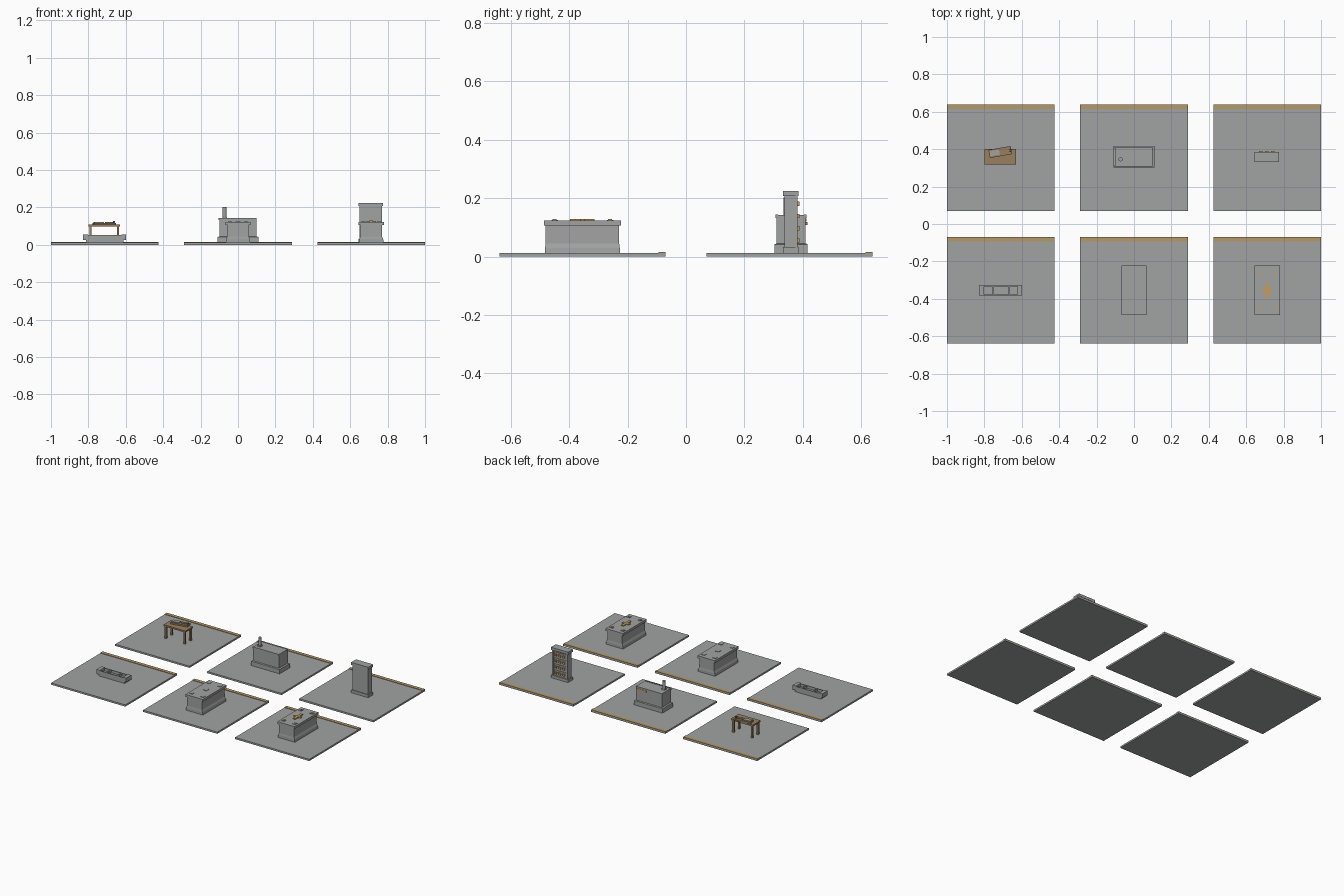
import bpy, bmesh, math
from mathutils import Matrix

if "Cube" in bpy.data.objects:
    bpy.data.objects.remove(bpy.data.objects["Cube"])


def material(name, rgb):
    m = bpy.data.materials.new(name)
    m.diffuse_color = (*rgb, 1)
    m.use_nodes = True
    m.node_tree.nodes["Principled BSDF"].inputs["Base Color"].default_value = m.diffuse_color
    return m


STONE = material("stone grey", (0.355, 0.365, 0.36))
WOOD = material("brown wood", (0.32, 0.215, 0.115))
TRIM = material("tan trim", (0.46, 0.32, 0.14))
GOLD = material("gold", (0.58, 0.34, 0.10))
IRON = material("dark iron", (0.16, 0.16, 0.16))


def make(name, bm, mat):
    bmesh.ops.recalc_face_normals(bm, faces=bm.faces)
    me = bpy.data.meshes.new(name)
    bm.to_mesh(me)
    bm.free()
    me.materials.append(mat)
    ob = bpy.data.objects.new(name, me)
    bpy.context.collection.objects.link(ob)
    return ob


def box(name, x0, x1, y0, y1, z0, z1, mat=STONE, turn=0):
    bm = bmesh.new()
    bmesh.ops.create_cube(bm, size=1, matrix=Matrix.Diagonal((x1 - x0, y1 - y0, z1 - z0, 1)))
    ob = make(name, bm, mat)
    ob.location = ((x0 + x1) / 2, (y0 + y1) / 2, (z0 + z1) / 2)
    ob.rotation_euler.z = math.radians(turn)
    return ob


def cylinder(name, x, y, z0, z1, r, mat, sides=12):
    bm = bmesh.new()
    bmesh.ops.create_cone(bm, cap_ends=True, segments=sides, radius1=r, radius2=r, depth=z1 - z0)
    ob = make(name, bm, mat)
    ob.location = (x, y, (z0 + z1) / 2)
    return ob


def stack(name, cx, cy, rings, mat=STONE):
    """Solid of rectangular rings (half x, half y, z)."""
    bm = bmesh.new()
    rows = [[bm.verts.new((cx + sx * a, cy + sy * b, z))
             for sx, sy in ((-1, -1), (1, -1), (1, 1), (-1, 1))] for a, b, z in rings]
    for lo, hi in zip(rows, rows[1:]):
        for i in range(4):
            j = (i + 1) % 4
            bm.faces.new((lo[i], lo[j], hi[j], hi[i]))
    bm.faces.new(rows[0][::-1])
    bm.faces.new(rows[-1])
    return make(name, bm, mat)


X, Y, T = 0.7125, 0.355, 0.012

# Six floor tiles with a thin tan strip on top along the back edge
for cx in (-X, 0, X):
    for cy in (-Y, Y):
        box("floor_tile", cx - .2875, cx + .2875, cy - .285, cy + .285, 0, T)
        box("tile_edge_strip", cx - .2875, cx + .2875, cy + .261, cy + .285, T, T + .003, TRIM)


# Tombs with flared foot, overhanging lid and raised studs
def tomb(cx, ornate):
    cy = -Y
    stack("tomb_body", cx, cy, [(.066, .128, T), (.064, .128, .03), (.058, .126, .045),
                                (.057, .126, .107)])
    box("tomb_lid", cx - .067, cx + .067, cy - .132, cy + .132, .106, .123)
    for sx in (-1, 1):
        for sy in (-1, 1):
            px, py = cx + sx * .043, cy + sy * .095
            box("lid_stud", px - .011, px + .011, py - .011, py + .011, .123, .126)
            if ornate:
                box("gold_stud", px - .007, px + .007, py - .007, py + .007, .126, .128, GOLD)
    if ornate:
        box("lid_cross_long", cx - .009, cx + .009, cy - .042, cy + .042, .123, .129, GOLD)
        box("lid_cross_bar", cx - .026, cx + .026, cy - .009, cy + .009, .123, .128, GOLD)
    else:
        box("lid_stud_middle", cx - .014, cx + .014, cy - .014, cy + .014, .123, .126)


tomb(0, False)
tomb(X, True)

# Divided stone trough
cx, cy = -X, -.355
box("trough_foot", cx - .1, cx + .1, cy - .024, cy + .024, T, .03)
box("trough_floor", cx - .115, cx + .115, cy - .028, cy + .028, .025, .034)
for s in (-1, 1):
    y = cy + s * .025
    box("trough_wall", cx - .115, cx + .115, y - .003, y + .003, .034, .052)
    x = cx + s * .102
    box("trough_end", x - .013, x + .013, cy - .028, cy + .028, .034, .055)
for x in (cx - .04, cx + .045):
    box("trough_divider", x - .004, x + .004, cy - .025, cy + .025, .034, .053)

# Wooden table with a board and tools lying on it
cx, cy = -.715, .36
box("table_top", cx - .085, cx + .085, cy - .042, cy + .042, .097, .108, WOOD)
for sx in (-1, 1):
    for sy in (-1, 1):
        x, y = cx + sx * .073, cy + sy * .031
        box("table_leg", x - .006, x + .006, y - .006, y + .006, T, .097, WOOD)
box("table_board", cx - .06, cx + .06, cy + .003, cy + .047, .108, .118, WOOD, 10)
box("stone_block", cx - .056, cx - .004, cy + .006, cy + .034, .118, .123, STONE, 10)
box("tool_handle", cx + .005, cx + .05, cy + .026, cy + .034, .118, .122, WOOD, 10)
box("tool_head", cx + .047, cx + .056, cy + .024, cy + .042, .118, .128, IRON, 10)

# Stone stove with plinth, shallow top rim and chimney
cx, cy = 0, .36
stack("stove_body", cx, cy, [(.11, .057, T), (.11, .057, .042), (.1, .049, .045), (.1, .049, .142)])
for s in (-1, 1):
    y = cy + s * .049
    box("stove_rim", -.103, .1, y - .004, y + .004, .132, .144)
box("stove_chimney", -.084, -.06, cy - .026, cy - .002, .14, .15)
cylinder("chimney_pipe", -.072, .346, .14, .203, .011, STONE)
box("stove_rail", .02, .09, .408, .413, .12, .131, GOLD)

# Tall cabinet: flat front, drawers with gold knobs on the back
cx, cy = .71, .36
box("cabinet_base", cx - .066, cx + .066, cy - .028, cy + .026, T, .032)
box("cabinet_body", cx - .06, cx + .06, cy - .023, cy + .017, .03, .21)
box("cabinet_cap", cx - .066, cx + .066, cy - .028, cy + .026, .207, .225)
for s in (-1, 1):
    x = cx + s * .055
    box("cabinet_post", x - .006, x + .006, cy + .016, cy + .022, .03, .208)
for row in range(4):
    z = .055 + row * .042
    box("cabinet_drawer", cx - .047, cx + .047, cy + .016, cy + .021, z - .017, z + .017)
    for kx in (-.032, 0, .032):
        box("drawer_knob", cx + kx - .009, cx + kx + .009, cy + .021, cy + .029, z - .007, z + .007, GOLD)
